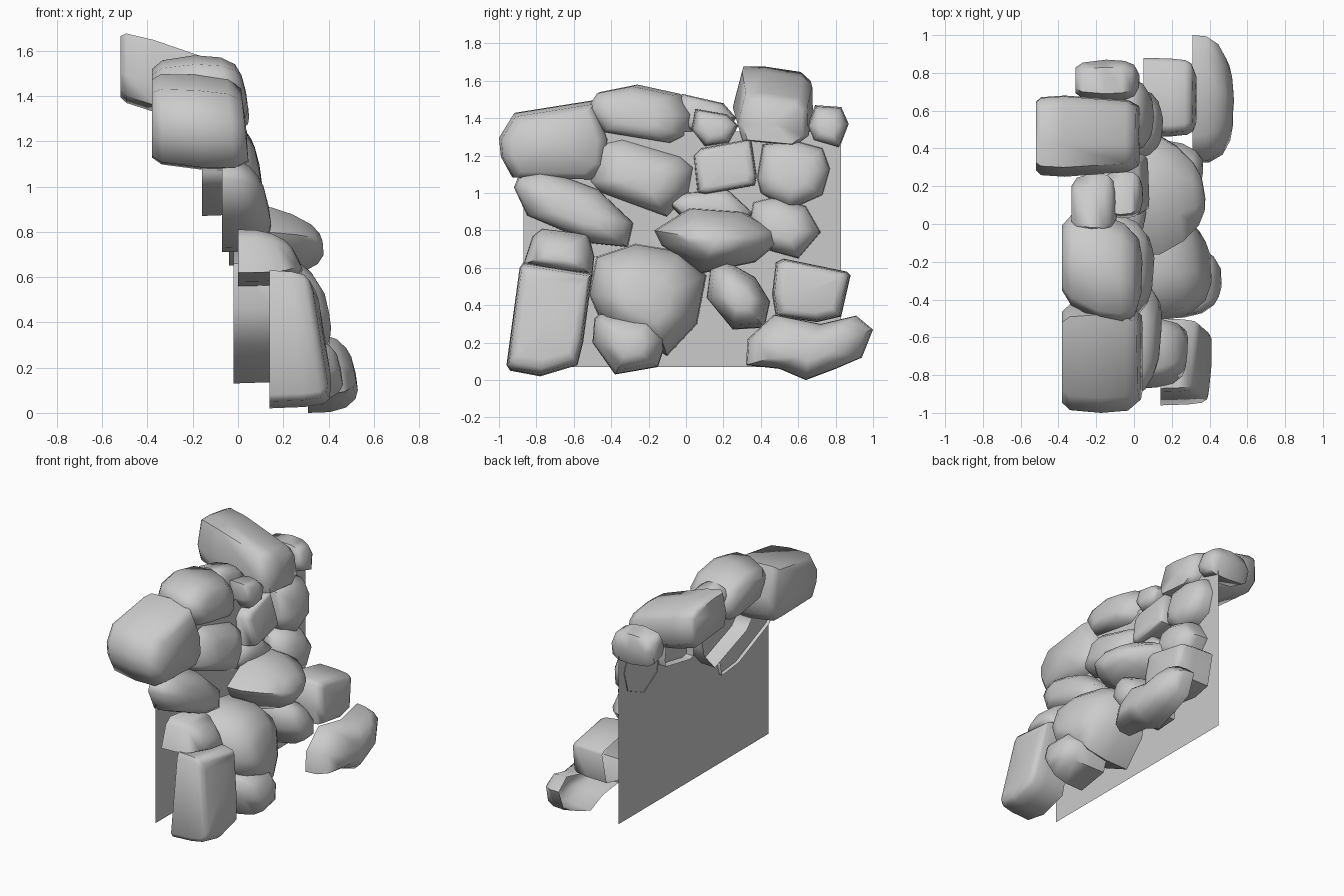
import bpy, bmesh, math

# (depth, scale) profiles
SHELL = [(0, 1), (.4, .98), (.72, .86), (.92, .64), (1, .42)]            # open-backed stone
SLAB = [(0, 1), (.55, .98), (.85, .94), (.96, .86), (1, .7)]             # open-backed, blunt front
PEAK = [(0, 1), (.3, .97), (.65, .76), (.9, .5), (1, .28)]               # open-backed, pointed front
ROUND = [(0, .62), (.12, .86), (.5, 1), (.8, .94), (.95, .75), (1, .45)]  # closed cap stone
BLOCK = [(0, .82), (.1, .95), (.5, 1), (.85, .96), (1, .78)]             # closed, blunt cap stone
WEDGE = [(0, .84), (.05, .96), (.28, 1), (.9, .88), (1, .74)]            # closed, tapering forwards


def stone(name, x0, x1, outline, rings=SHELL, lean=-.2, drop=0.0, yaw=0.0, slide=0.0):
    """Loft a y/z outline from x0 to x1 using (depth, scale) rings."""
    n = len(outline)
    cy = (min(p[0] for p in outline) + max(p[0] for p in outline)) / 2
    cz = (min(p[1] for p in outline) + max(p[1] for p in outline)) / 2
    bm = bmesh.new()
    loops = []
    for t, s in rings:
        loop = []
        for y, z in outline:
            dy, dz = (y - cy) * s, (z - cz) * s
            x = x0 + (x1 - x0) * t + (lean * dz + yaw * dy) * t
            loop.append(bm.verts.new((x, cy + dy + slide * t, cz + dz - drop * t)))
        loops.append(loop)
    for a, b in zip(loops, loops[1:]):
        for i in range(n):
            j = (i + 1) % n
            bm.faces.new((a[i], a[j], b[j], b[i]))
    # crown the front with a fan
    tip = bm.verts.new((x1 + .005, cy + slide, cz - drop))
    for i in range(n):
        bm.faces.new((loops[-1][i], loops[-1][(i + 1) % n], tip))
    if rings in (ROUND, BLOCK, WEDGE):
        bm.faces.new(loops[0][::-1])
    bmesh.ops.recalc_face_normals(bm, faces=bm.faces)
    if sum(f.normal.x for f in bm.faces if tip in f.verts) < 0:
        bmesh.ops.reverse_faces(bm, faces=bm.faces)
    me = bpy.data.meshes.new(name)
    bm.to_mesh(me)
    bm.free()
    me.shade_smooth()
    me.set_sharp_from_angle(angle=math.radians(60))
    ob = bpy.data.objects.new(name, me)
    bpy.context.collection.objects.link(ob)
    return ob


# backing panel
bpy.ops.mesh.primitive_plane_add(size=1, location=(-.045, -.02, .7), rotation=(0, math.pi / 2, 0))
panel = bpy.context.object
panel.name = "backing_panel"
panel.scale = (1.26, 1.7, 1)

# bottom course
stone("base_left_stone", .14, .375, [(-.96, .08), (-.94, .05), (-.78, .02), (-.58, .08), (-.55, .2),
      (-.5, .57), (-.87, .63), (-.89, .6)], SLAB, lean=-.17, yaw=.07)
stone("base_small_stone", .14, .45, [(-.5, .2), (-.38, .03), (-.15, .07), (-.1, .22), (-.17, .35),
      (-.46, .355), (-.49, .33)])
stone("base_right_stone", .31, .515, [(.32, .08), (.5, .06), (.64, .0), (.8, .06), (.94, .12), (1, .27),
      (.91, .345), (.72, .3), (.47, .35), (.33, .22)])

# second course
stone("large_centre_stone", -.02, .385, [(-.52, .46), (-.45, .3), (-.1, .13), (.06, .3), (.11, .56),
      (-.03, .69), (-.27, .73), (-.48, .66)], yaw=-.15)
stone("small_wedge_stone", 0, .35, [(.11, .44), (.25, .27), (.42, .28), (.45, .42), (.37, .55),
      (.21, .64), (.13, .6)])
stone("square_right_stone", .05, .32, [(.46, .46), (.48, .34), (.7, .31), (.83, .34), (.88, .56),
      (.86, .58), (.52, .65), (.48, .63)], SLAB, lean=-.1)
stone("left_cube_stone", 0, .26, [(-.87, .62), (-.7, .58), (-.5, .56), (-.49, .66), (-.52, .78),
      (-.77, .81), (-.82, .77)], lean=-.5)

# third course
stone("left_slanted_stone", -.07, .13, [(-.92, 1.03), (-.85, .88), (-.5, .73), (-.31, .71), (-.28, .84),
      (-.47, 1.02), (-.63, 1.08), (-.8, 1.12), (-.9, 1.08)])
stone("wide_diamond_stone", .03, .365, [(-.17, .8), (-.13, .72), (.08, .57), (.37, .63), (.49, .73),
      (.48, .8), (.3, .9), (.02, .92)], PEAK, yaw=-.12)
stone("right_diamond_stone", -.04, .14, [(.33, .8), (.42, .7), (.6, .65), (.72, .79), (.64, .93),
      (.48, .98), (.36, .95)])
stone("filler_stone", -.04, .06, [(-.1, .95), (0, .85), (.3, .85), (.36, .89), (.22, 1.02), (0, 1.0)])

# fourth course
stone("upper_left_stone", -.16, .09, [(-.52, 1.06), (-.46, 1.0), (-.1, .87), (.02, 1.0), (.05, 1.14),
      (-.02, 1.2), (-.35, 1.3), (-.47, 1.27)])
stone("upper_middle_stone", -.1, .06, [(.04, 1.2), (.06, 1.0), (.1, .99), (.37, 1.04), (.38, 1.09),
      (.35, 1.29), (.08, 1.24)], SLAB)
stone("upper_right_stone", -.05, .09, [(.38, 1.08), (.4, 1.0), (.55, .91), (.73, .99), (.77, 1.13),
      (.73, 1.24), (.58, 1.28), (.41, 1.26)])

# capping stones
stone("cap_left_stone", -.38, .03, [(-1, 1.31), (-.99, 1.21), (-.93, 1.1), (-.5, 1.09), (-.42, 1.16),
      (-.41, 1.31), (-.48, 1.51), (-.92, 1.44)], BLOCK, -.1, .03)
stone("cap_second_stone", -.38, .03, [(-.46, 1.46), (-.37, 1.32), (0, 1.26), (.08, 1.3), (.1, 1.42),
      (.02, 1.53), (-.21, 1.58), (-.41, 1.54)], ROUND, slide=-.1)
stone("cap_back_stone", -.33, -.1, [(-.08, 1.46), (-.05, 1.34), (.2, 1.32), (.27, 1.4), (.2, 1.48),
      (-.02, 1.53)], ROUND)
stone("cap_small_stone", -.17, .04, [(.03, 1.34), (.1, 1.25), (.23, 1.27), (.28, 1.36), (.22, 1.42),
      (.05, 1.45)], ROUND)
stone("cap_tall_stone", -.52, .02, [(.25, 1.5), (.28, 1.4), (.6, 1.37), (.68, 1.43), (.675, 1.61),
      (.62, 1.66), (.42, 1.69), (.3, 1.69)], WEDGE, -.1, .15)
stone("cap_end_stone", -.31, .02, [(.65, 1.36), (.68, 1.28), (.82, 1.24), (.87, 1.37), (.83, 1.46),
      (.69, 1.47)], ROUND)
